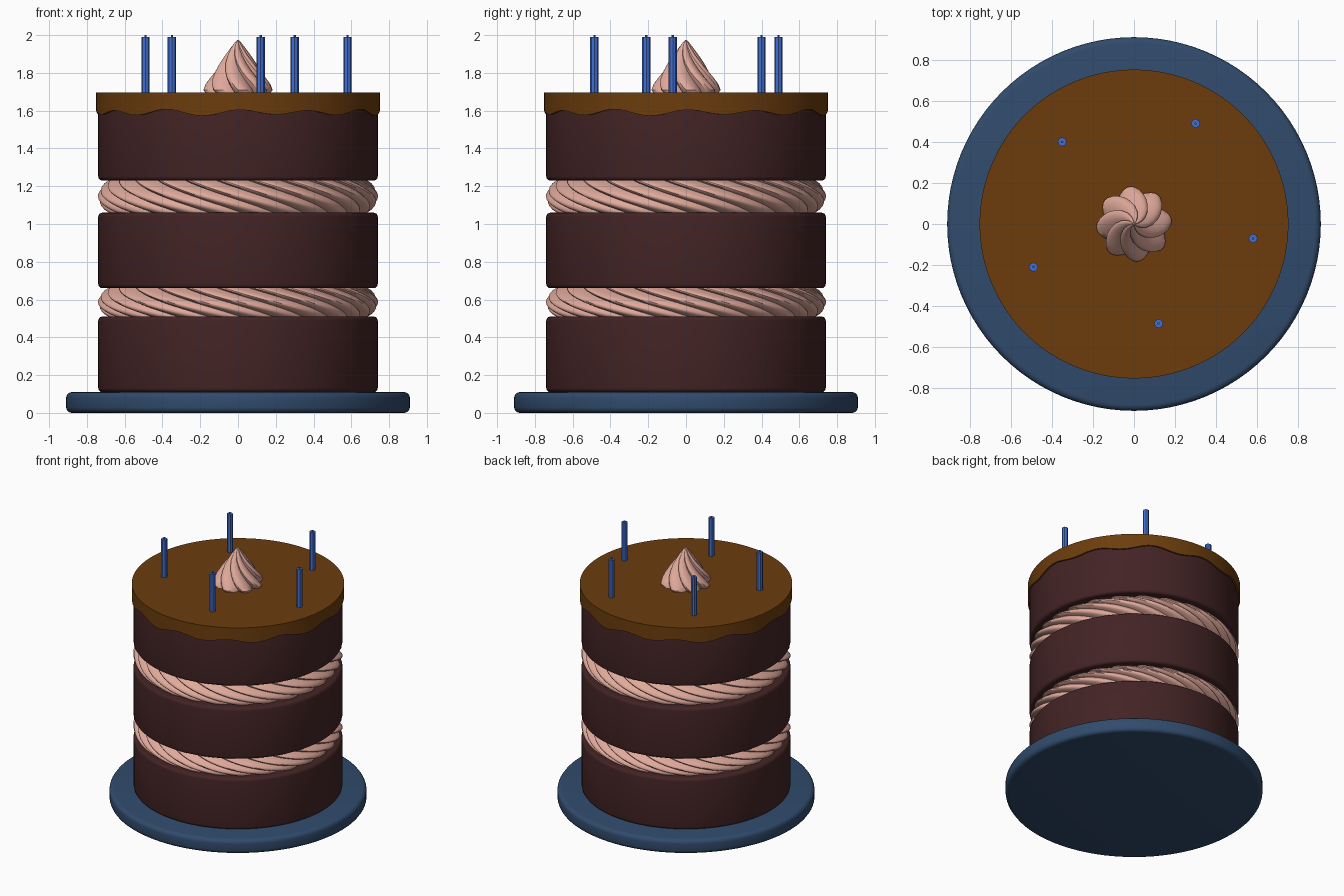
import bpy
import bmesh
from math import sin, cos, pi, tau, radians

if "Cube" in bpy.data.objects:
    bpy.data.objects.remove(bpy.data.objects["Cube"], do_unlink=True)


def material(name, rgb):
    mat = bpy.data.materials.new(name)
    mat.use_nodes = True
    mat.diffuse_color = (*rgb, 1)
    mat.node_tree.nodes["Principled BSDF"].inputs["Base Color"].default_value = (*rgb, 1)
    return mat


NAVY = material("navy plate", (0.03, 0.07, 0.15))
SPONGE = material("dark chocolate", (0.056, 0.017, 0.018))
CARAMEL = material("caramel glaze", (0.15, 0.046, 0.004))
CREAM = material("pink cream", (0.75, 0.40, 0.33))
BLUE = material("blue wax", (0.055, 0.16, 0.65))


def rings_object(name, rings, mat, location=(0, 0, 0), angle=35):
    """Skin a stack of equal rings of points and cap both ends."""
    bm = bmesh.new()
    loops = [[bm.verts.new(p) for p in ring] for ring in rings]
    count = len(loops[0])
    for low, high in zip(loops, loops[1:]):
        for i in range(count):
            j = (i + 1) % count
            bm.faces.new((low[i], low[j], high[j], high[i]))
    bm.faces.new(loops[0][::-1])
    bm.faces.new(loops[-1])
    mesh = bpy.data.meshes.new(name)
    bm.to_mesh(mesh)
    bm.free()
    obj = bpy.data.objects.new(name, mesh)
    bpy.context.collection.objects.link(obj)
    obj.location = location
    mesh.materials.append(mat)
    bpy.ops.object.select_all(action="DESELECT")
    obj.select_set(True)
    bpy.context.view_layer.objects.active = obj
    bpy.ops.object.shade_smooth_by_angle(angle=radians(angle))
    return obj


def circle(radius, z, count):
    return [(radius * cos(tau * i / count), radius * sin(tau * i / count), z)
            for i in range(count)]


def rounded_disc(name, radius, bottom, top, edge, mat):
    """Flat cylinder with rounded rims."""
    steps = [pi / 2 * i / 4 for i in range(5)]
    inner = radius - edge
    profile = [(inner + edge * sin(a), bottom + edge * (1 - cos(a))) for a in steps]
    profile += [(inner + edge * cos(a), top - edge * (1 - sin(a))) for a in steps]
    return rings_object(name, [circle(r, z, 96) for r, z in profile], mat)


def piped_cream(name, profile, lobes, depth, twist, samples=8):
    """Scalloped, twisted piping; ridges run down and counter-clockwise."""
    count = lobes * samples
    top, bottom = profile[-1][1], profile[0][1]
    rings = []
    for radius, z in profile:
        turn = twist * (top - z) / (top - bottom)
        ring = []
        for i in range(count):
            t = (i % samples) / samples
            r = radius * (1 - depth * (1 - sin(pi * t ** 0.7)))
            a = tau * i / count + turn
            ring.append((r * cos(a), r * sin(a), z))
        rings.append(ring)
    return rings_object(name, rings, CREAM)


# Plate and sponge layers
rounded_disc("plate", 0.91, 0, 0.11, 0.03, NAVY)
for name, bottom, top in (("bottom_sponge", 0.11, 0.51),
                          ("middle_sponge", 0.66, 1.06),
                          ("top_sponge", 1.23, 1.66)):
    rounded_disc(name, 0.74, bottom, top, 0.022, SPONGE)

# Bulging twisted cream between the layers
for name, bottom, top in (("lower_filling", 0.49, 0.68), ("upper_filling", 1.04, 1.25)):
    profile = []
    for k in range(13):
        u = k / 12
        profile.append((0.65 + 0.092 * sin(pi * u) ** 0.7, bottom + (top - bottom) * u))
    piped_cream(name, profile, 24, 0.045, 0.9)

# Glaze with a wavy dripping hem, closed underneath
COUNT = 144
hem = []
for i in range(COUNT):
    a = tau * i / COUNT
    hem.append(1.59 + 0.014 * cos(12 * a) + 0.004 * sin(8 * a))


def wavy(radius):
    return [(x, y, hem[i]) for i, (x, y, z) in enumerate(circle(radius, 0, COUNT))]


rings_object("glaze", [circle(0.70, 1.64, COUNT), wavy(0.735), wavy(0.752),
                       circle(0.752, 1.695, COUNT)], CARAMEL)

# Cream swirl on top
piped_cream("cream_swirl",
            [(0.17, 1.685), (0.184, 1.71), (0.172, 1.74), (0.15, 1.775), (0.125, 1.81),
             (0.098, 1.85), (0.07, 1.89), (0.042, 1.93), (0.018, 1.96), (0.003, 1.975)],
            8, 0.24, 1.5)

# Candles with short wicks
spots = ((0.30, 0.49), (-0.35, 0.40), (-0.49, -0.21), (0.12, -0.485), (0.58, -0.07))
for n, (x, y) in enumerate(spots, 1):
    rings_object(f"candle_{n}", [circle(0.022, 1.68, 8), circle(0.022, 1.99, 8),
                                 circle(0.006, 1.99, 8), circle(0.006, 2.0, 8)],
                 BLUE, (x, y, 0))
